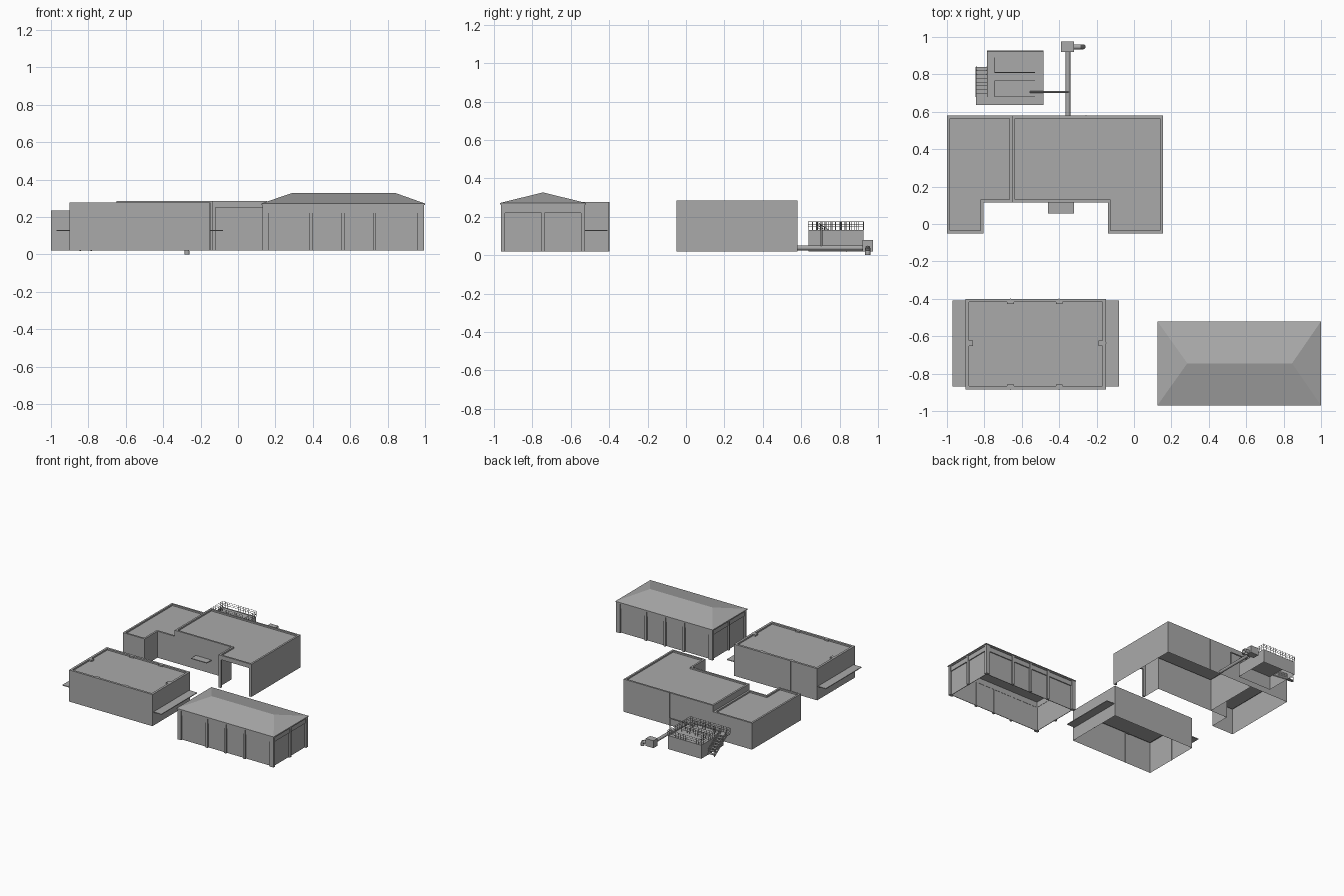
import bpy, bmesh, math
from mathutils import Vector

if "Cube" in bpy.data.objects:
    bpy.data.objects.remove(bpy.data.objects["Cube"], do_unlink=True)

GREY = bpy.data.materials.new("plain_grey")
GREY.use_nodes = True
GREY.diffuse_color = (0.4, 0.4, 0.4, 1)
GREY.node_tree.nodes["Principled BSDF"].inputs["Base Color"].default_value = GREY.diffuse_color
BASE = 0.02


def finish(name, bm):
    mesh = bpy.data.meshes.new(name)
    bm.to_mesh(mesh)
    bm.free()
    mesh.materials.append(GREY)
    obj = bpy.data.objects.new(name, mesh)
    bpy.context.collection.objects.link(obj)
    return obj


def add_box(bm, x, y, z):
    verts = bmesh.ops.create_cube(bm, size=1)["verts"]
    for v in verts:
        v.co = [lo if c < 0 else hi for c, (lo, hi) in zip(v.co, (x, y, z))]
    return verts


def box(name, x, y, z):
    bm = bmesh.new()
    add_box(bm, x, y, z)
    return finish(name, bm)


def add_bar(bm, a, b, radius, sides=4):
    a, b = Vector(a), Vector(b)
    d = b - a
    verts = bmesh.ops.create_cone(bm, cap_ends=True, segments=sides, radius1=radius,
                                  radius2=radius, depth=d.length)["verts"]
    turn = d.to_track_quat('Z', 'Y')
    for v in verts:
        v.co = turn @ v.co + (a + b) / 2


def add_rail(bm, a, b, height=0.045, step=0.024):
    # Posts with three handrails between two points
    a, b = Vector(a), Vector(b)
    up = Vector((0, 0, height))
    n = max(1, round((b - a).length / step))
    for i in range(n + 1):
        p = a.lerp(b, i / n)
        add_bar(bm, p, p + up, 0.0015)
    for f in (0.4, 0.7, 1):
        add_bar(bm, a + up * f, b + up * f, 0.0015)


def hall(name, outline, top, sunk=0.012, rim=0.015, open_test=None):
    # Walls open at the ground, with a flat roof sunk inside a parapet
    bm = bmesh.new()
    floor = bm.faces.new([bm.verts.new((x, y, BASE)) for x, y in outline])
    new = bmesh.ops.extrude_face_region(bm, geom=[floor])["geom"]
    for v in new:
        if isinstance(v, bmesh.types.BMVert):
            v.co.z = top
    bmesh.ops.delete(bm, geom=[f for f in bm.faces if f.calc_center_median().z < BASE + 0.001],
                     context='FACES_ONLY')
    bmesh.ops.recalc_face_normals(bm, faces=bm.faces)
    roof = [f for f in bm.faces if abs(f.normal.z) > 0.9]
    bmesh.ops.inset_region(bm, faces=roof, thickness=rim, use_even_offset=True)
    step = bmesh.ops.extrude_face_region(bm, geom=roof)["geom"]
    for v in step:
        if isinstance(v, bmesh.types.BMVert):
            v.co.z -= sunk
    bmesh.ops.delete(bm, geom=[f for f in roof if f.is_valid], context='FACES_ONLY')
    if open_test:
        gone = [f for f in bm.faces if open_test(f.calc_center_median())]
        bmesh.ops.delete(bm, geom=gone, context='FACES_ONLY')
    return finish(name, bm)


# Large hall: low wing and tall main block with an open bay
hall("low_wing", [(-1, -.05), (-.805, -.05), (-.805, .115), (-.65, .115), (-.65, .58), (-1, .58)],
     0.235, open_test=lambda c: c.x > -.651)
hall("main_block", [(-.65, .115), (-.14, .115), (-.14, -.05), (.155, -.05), (.155, .58), (-.65, .58)],
     0.285, open_test=lambda c: c.y < -.049)
bm = bmesh.new()
for x in ((-.14, -.12), (.135, .155)):
    add_box(bm, x, (-.05, -.035), (BASE, .285))
add_box(bm, (-.12, .135), (-.05, -.035), (.25, .285))
finish("open_bay_frame", bm)
box("entrance_canopy", (-.46, -.32), (.055, .115), (.125, .131))
bm = bmesh.new()
add_box(bm, (-.26, -.254), (.58, .582), (BASE, .285))
add_box(bm, (-1, -.998), (.25, .256), (BASE, .235))
finish("wall_strips", bm)

# Flat hall with parapet blocks, wall strips and two side canopies
X0, X1, Y0, Y1 = -.9, -.15, -.885, -.4
hall("flat_hall", [(X0, Y0), (X1, Y0), (X1, Y1), (X0, Y1)], 0.277, rim=0.018)
blocks, strips = bmesh.new(), bmesh.new()
for x in (-.66, -.4):
    for y, s in ((Y0, 1), (Y1, -1)):
        add_box(blocks, (x - .018, x + .018), sorted((y + s * .018, y + s * .027)), (.26, .277))
        add_box(strips, (x - .003, x + .003), (y - .002, y + .002), (BASE, .277))
ym = -.637
for x, s in ((X0, 1), (X1, -1)):
    add_box(blocks, sorted((x + s * .018, x + s * .04)), (ym - .015, ym + .015), (.26, .277))
    add_box(strips, (x - .002, x + .002), (ym - .003, ym + .003), (BASE, .277))
    edge = sorted((x, x - s * .07))
    box("side_canopy", edge, (-.87, -.41), (.125, .131))
finish("parapet_blocks", blocks)
finish("flat_hall_strips", strips)

# Hipped hall: recessed panels, headers, posts and eaves beam
x0, x1, y0, y1 = .13, .995, -.965, -.525
eave = 0.268
bm = bmesh.new()
r = 0.014
for y in (y0 + r, y1 - r - .004):
    add_box(bm, (x0 + r, x1 - r), (y, y + .004), (BASE, eave))
for x in (x0 + r, x1 - r - .004):
    add_box(bm, (x, x + .004), (y0 + r, y1 - r), (BASE, eave))
finish("wall_panels", bm)

posts, headers, beams = bmesh.new(), bmesh.new(), bmesh.new()
t = .02
for y, s in ((y0, 1), (y1, -1)):
    depth = sorted((y, y + s * t))
    for a, b in ((x0, .163), (.383, .4), (.552, .569), (.722, .739), (.96, x1)):
        add_box(posts, (a, b), depth, (BASE, eave))
    add_box(headers, (x0 + r, x1 - r), sorted((y + s * .006, y + s * t)), (.22, .26))
    add_box(beams, (x0, x1), depth, (.258, eave))
for x, s in ((x0, 1), (x1, -1)):
    depth = sorted((x, x + s * t))
    for a, b in ((y0, -.943), (-.754, -.736), (-.547, y1)):
        add_box(posts, depth, (a, b), (BASE, eave))
    add_box(headers, sorted((x + s * .006, x + s * t)), (y0 + r, y1 - r), (.22, .26))
    add_box(beams, depth, (y0, y1), (.258, eave))
finish("posts", posts)
finish("panel_headers", headers)
finish("eaves_beams", beams)

bm = bmesh.new()
add_box(bm, (.125, 1), (-.97, -.52), (.265, .272))
top = max(bm.faces, key=lambda f: f.calc_center_median().z)
hip = bmesh.ops.extrude_face_region(bm, geom=[top])["geom"]
bmesh.ops.delete(bm, geom=[top], context='FACES_ONLY')
for v in hip:
    if isinstance(v, bmesh.types.BMVert):
        v.co = (.285 if v.co.x < .5 else .845, -.745, .327)
bmesh.ops.remove_doubles(bm, verts=bm.verts, dist=0.0005)
finish("hipped_roof", bm)

# Treatment tank with guard rails
tx0, tx1, ty0, ty1, deck = -.785, -.485, .637, .925, .13
hall("tank", [(tx0, ty0), (tx1, ty0), (tx1, ty1), (tx0, ty1)], deck, sunk=.003, rim=.006)
bm = bmesh.new()
loop = [(tx0, .68), (tx0, ty1), (tx1, ty1), (tx1, ty0), (tx0, ty0)]
inner_upper = [(-.745, .89), (-.745, .81), (-.53, .81)]
inner_lower = [(-.53, .765), (-.745, .765), (-.745, .68), (-.53, .68)]
for path in (loop, inner_upper, inner_lower):
    for a, b in zip(path, path[1:]):
        add_rail(bm, (*a, deck), (*b, deck))
finish("tank_rails", bm)

# Stair up to the tank deck
bm = bmesh.new()
STEPS = 8
sx = (-.843, tx0)
for i in range(STEPS):
    y = .84 - i * .02
    z = BASE + (i + 1) * (deck - BASE) / STEPS
    add_box(bm, sx, (y - .022, y), (z - .005, z))
add_box(bm, sx, (ty0, .68), (deck - .006, deck))
for x in sx:
    add_bar(bm, (x, .84, BASE), (x, .68, deck - .004), .004)
finish("stair", bm)
bm = bmesh.new()
for x in sx:
    add_rail(bm, (x, .84, BASE), (x, .68, deck))
add_rail(bm, (sx[0], .68, deck), (sx[0], ty0, deck))
add_rail(bm, (sx[0], ty0, deck), (sx[1], ty0, deck))
finish("stair_rails", bm)


# Pipework and outlet chamber
def pipe(name, points, radius):
    bm = bmesh.new()
    for a, b in zip(points, points[1:]):
        add_bar(bm, a, b, radius, 12)
    obj = finish(name, bm)
    for p in obj.data.polygons:
        p.use_smooth = len(p.vertices) == 4


pipe("main_pipe", [(-.353, .58, .038), (-.353, .93, .038)], .0125)
pipe("feed_pipe", [(-.35, .705, .04), (-.35, .705, .15), (-.555, .705, .15), (-.555, .705, .125)], .005)
box("outlet_chamber", (-.39, -.32), (.92, .975), (BASE, .08))
bend = [(-.29 + .018 * math.sin(a), .947, .018 + .018 * math.cos(a))
        for a in (i * math.pi / 12 for i in range(7))]
pipe("outlet_pipe", [(-.32, .947, .036)] + bend + [(-.272, .947, 0)], .0135)
